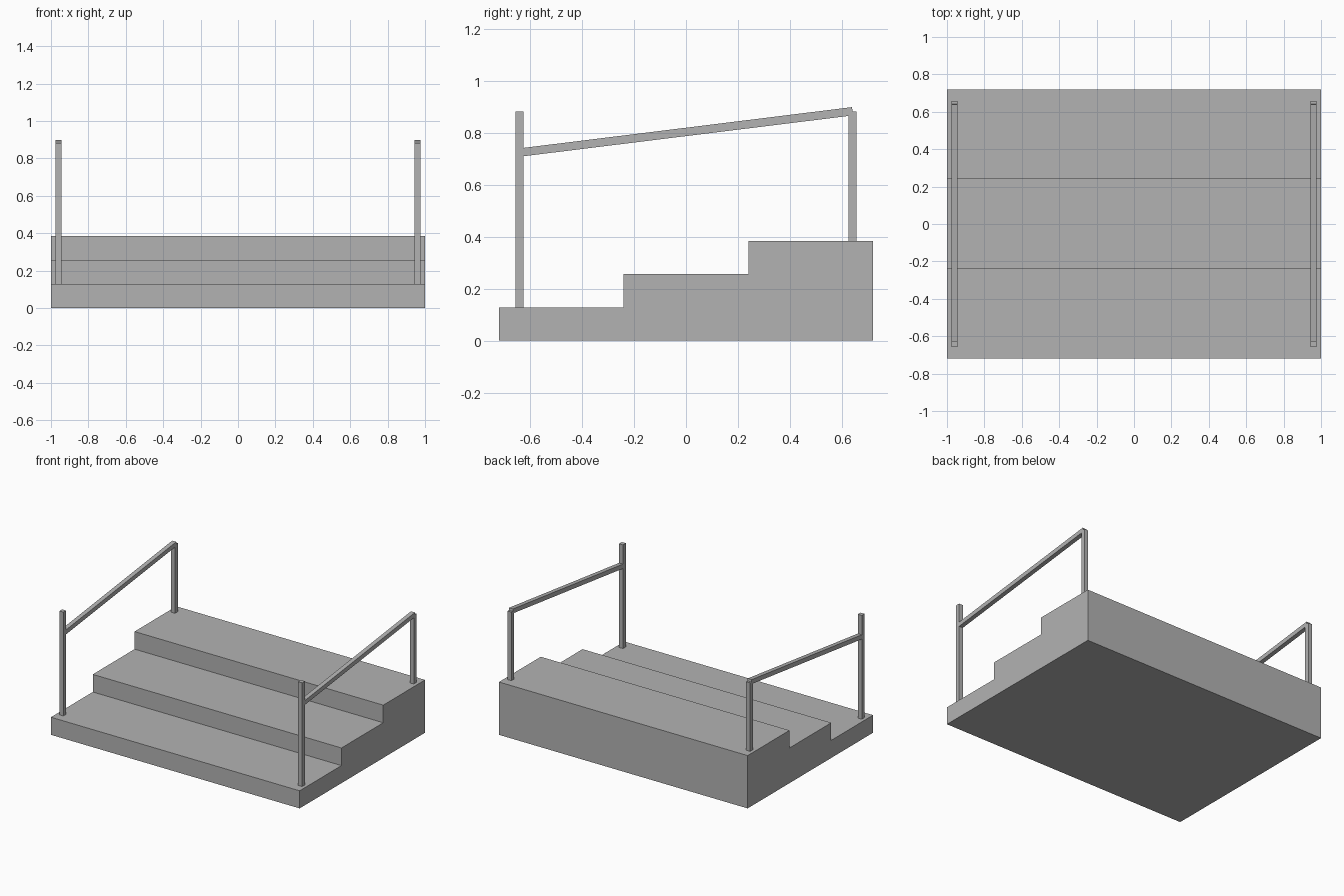
import bpy
import bmesh
import math
from mathutils import Vector

cube = bpy.data.objects.get("Cube")
if cube:
    bpy.data.objects.remove(cube)

GREY = (0.45, 0.45, 0.45, 1)
grey = bpy.data.materials.new("plain grey")
grey.use_nodes = True
grey.diffuse_color = GREY
grey.node_tree.nodes["Principled BSDF"].inputs["Base Color"].default_value = GREY

HALF_DEPTH, RISE = 0.72, 0.128
TREAD = HALF_DEPTH * 2 / 3
BAR = 0.032
POST_Y, POST_TOP = 0.641, 0.882


def add_object(name, bm):
    bmesh.ops.recalc_face_normals(bm, faces=bm.faces)
    mesh = bpy.data.meshes.new(name)
    bm.to_mesh(mesh)
    bm.free()
    mesh.materials.append(grey)
    obj = bpy.data.objects.new(name, mesh)
    bpy.context.collection.objects.link(obj)
    return obj


def add_bar(name, start, end):
    """Square bar running between two points in a plane of constant x."""
    start, end = Vector(start), Vector(end)
    span = end - start
    bm = bmesh.new()
    bmesh.ops.create_cube(bm, size=1)
    bmesh.ops.scale(bm, vec=(BAR, BAR, span.length), verts=bm.verts)
    obj = add_object(name, bm)
    obj.location = (start + end) / 2
    obj.rotation_euler.x = -math.atan2(span.y, span.z)
    return obj


# Solid steps: stair profile pushed across the width
profile = [(-HALF_DEPTH, 0)]
for i in range(3):
    front = -HALF_DEPTH + i * TREAD
    height = (i + 1) * RISE
    profile += [(front, height), (front + TREAD, height)]
profile.append((HALF_DEPTH, 0))

bm = bmesh.new()
side = bm.faces.new([bm.verts.new((-1, y, z)) for y, z in profile])
pushed = bmesh.ops.extrude_face_region(bm, geom=[side], use_keep_orig=True)
bmesh.ops.translate(bm, vec=(2, 0, 0),
                    verts=[v for v in pushed["geom"] if isinstance(v, bmesh.types.BMVert)])
add_object("steps", bm)

# Handrails: two posts and a sloping rail on each side
for label, x in (("right", -0.96), ("left", 0.96)):
    add_bar(f"front_post_{label}", (x, -POST_Y, RISE), (x, -POST_Y, POST_TOP))
    add_bar(f"back_post_{label}", (x, POST_Y, 3 * RISE), (x, POST_Y, POST_TOP))
    add_bar(f"handrail_{label}", (x, -POST_Y, 0.724), (x, POST_Y, 0.883))
